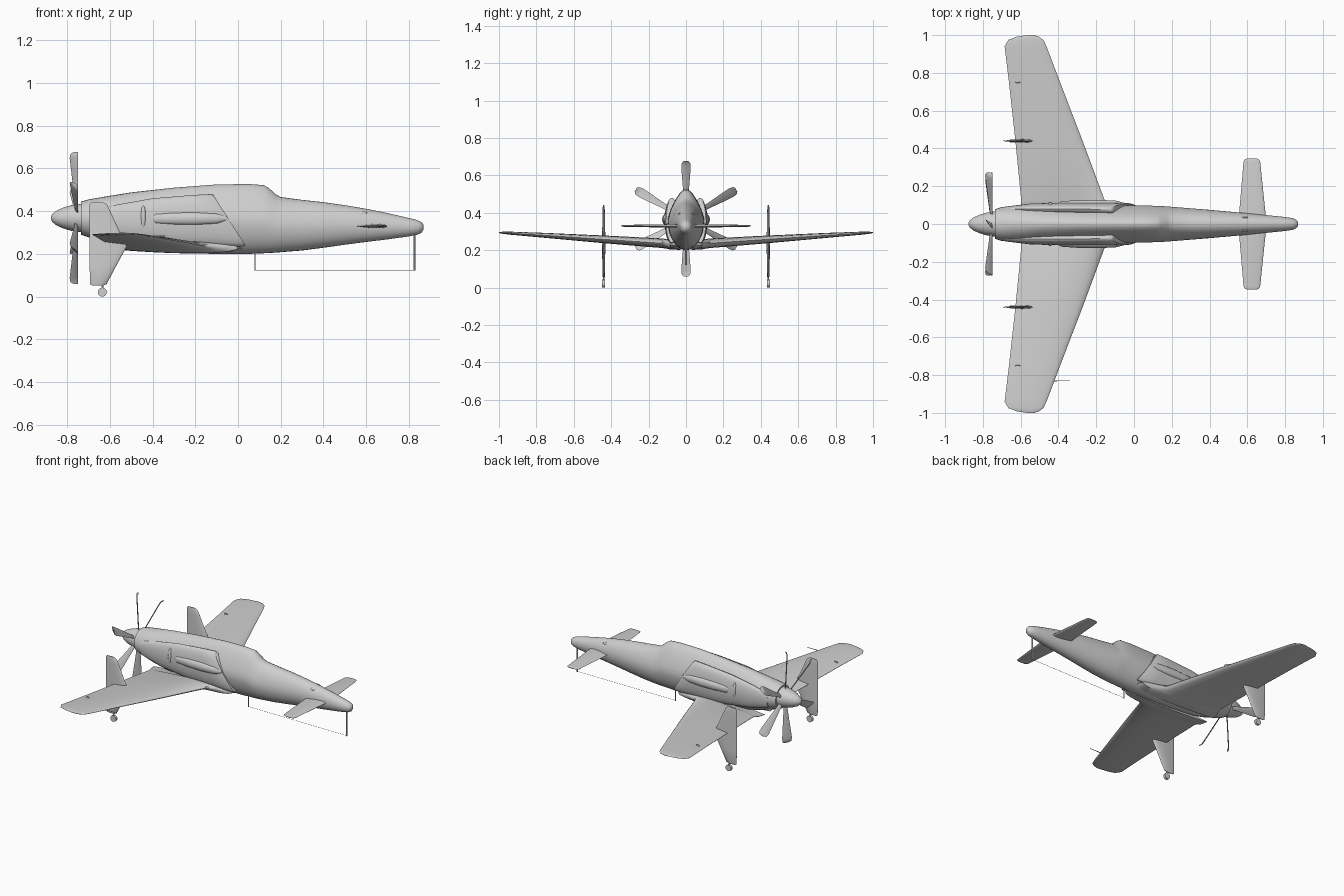
import bpy, bmesh, math
from mathutils import Matrix, Vector

if "Cube" in bpy.data.objects:
    bpy.data.objects.remove(bpy.data.objects["Cube"])

grey = bpy.data.materials.new("light_grey")
grey.diffuse_color = (0.62, 0.62, 0.62, 1)
grey.use_nodes = True
grey.node_tree.nodes["Principled BSDF"].inputs["Base Color"].default_value = grey.diffuse_color


def finish(name, bm, angle=35):
    bmesh.ops.recalc_face_normals(bm, faces=bm.faces)
    me = bpy.data.meshes.new(name)
    bm.to_mesh(me)
    bm.free()
    for p in me.polygons:
        p.use_smooth = True
    me.set_sharp_from_angle(angle=math.radians(angle))
    me.materials.append(grey)
    ob = bpy.data.objects.new(name, me)
    bpy.context.collection.objects.link(ob)
    return ob


def loft(name, rings, angle=35, matrix=None):
    bm = bmesh.new()
    vs = [[bm.verts.new(p) for p in r] for r in rings]
    n = len(vs[0])
    for a, b in zip(vs, vs[1:]):
        for i in range(n):
            bm.faces.new((a[i], a[(i + 1) % n], b[(i + 1) % n], b[i]))
    bm.faces.new(vs[0])
    bm.faces.new(vs[-1])
    if matrix:
        bmesh.ops.transform(bm, matrix=matrix, verts=bm.verts)
    return finish(name, bm, angle)


def oval(x, zb, zt, w, pinch=0.0, y=0.0, n=32, slant=0.0):
    """Upright oval ring; pinch narrows its upper half, slant leans it."""
    zc, h = (zb + zt) / 2, (zt - zb) / 2
    ring = []
    for i in range(n):
        t = 2 * math.pi * i / n
        s = math.sin(t)
        ring.append((x - slant * s, y + w * math.cos(t) * (1 - pinch * max(0, s)), zc + h * s))
    return ring


def foil(le, te, th, place, n=12):
    """Aerofoil ring; place(x, offset) gives the 3D point."""
    us = [(1 - math.cos(math.pi * i / n)) / 2 for i in range(n + 1)]
    f = lambda u: th * 1.3 * math.sqrt(u) * (1.02 - u)
    up = [place(le + (te - le) * u, f(u)) for u in us]
    lo = [place(le + (te - le) * u, -f(u)) for u in reversed(us[1:])]
    return up + lo


def rod(name, a, b, r, n=10, r2=None):
    a, b = Vector(a), Vector(b)
    q = (b - a).to_track_quat('Z', 'Y').to_matrix().to_4x4()
    bm = bmesh.new()
    bmesh.ops.create_cone(bm, cap_ends=True, segments=n, radius1=r, radius2=r if r2 is None else r2,
                          depth=(b - a).length, matrix=Matrix.Translation((a + b) / 2) @ q)
    return finish(name, bm)


def ball(name, c, s, rot=None):
    bm = bmesh.new()
    m = Matrix.Translation(c) @ (rot or Matrix()) @ Matrix.Diagonal((*s, 1))
    bmesh.ops.create_uvsphere(bm, u_segments=24, v_segments=12, radius=1, matrix=m)
    return finish(name, bm)


# fuselage with canopy hump: x, bottom, top, half width, pinch
body = [(-.735, .29, .445, .078, 0), (-.70, .278, .455, .09, .05), (-.6, .245, .472, .098, .15),
        (-.5, .22, .488, .1, .25), (-.3, .204, .510, .1, .32), (-.1, .2, .525, .1, .36),
        (.05, .2, .527, .098, .36), (.12, .203, .522, .096, .36), (.145, .204, .508, .095, .33),
        (.175, .206, .48, .093, .25), (.2, .208, .466, .091, .18), (.3, .216, .453, .083, .12),
        (.4, .229, .442, .075, .08), (.5, .243, .428, .066, .05), (.6, .256, .411, .057, .03),
        (.7, .268, .391, .047, 0), (.8, .282, .368, .037, 0), (.84, .29, .358, .031, 0),
        (.86, .3, .348, .022, 0), (.869, .316, .336, .009, 0)]
loft("fuselage", [oval(*s) for s in body], 40)

# spinner
loft("spinner", [oval(x, .368 - r, .368 + r, r) for x, r in
                 [(-.876, .004), (-.87, .018), (-.85, .034), (-.82, .048), (-.78, .06), (-.745, .066), (-.72, .067)]])

# six twisted propeller blades: radius, chord across, sweep along x
blade = [(.03, .018, .012), (.09, .022, .018), (.16, .032, .026), (.23, .044, .034), (.28, .05, .04),
         (.3, .044, .036), (.31, .024, .02)]
for k in range(6):
    rings = []
    for r, c, d in blade:
        a, b = Vector((-.748, -c / 2, r)), Vector((-.748 - d, c / 2, r))
        nrm = (b - a).cross(Vector((0, 0, 1))).normalized() * .0035
        m = (a + b) / 2
        rings.append([a, m + nrm, b, m - nrm])
    loft("propeller_blade", rings, 60,
         Matrix.Translation((0, 0, .368)) @ Matrix.Rotation(k * math.pi / 3, 4, 'X'))

# wing stations: y, leading x, trailing x, middle z, thickness
wing = [(.03, .03, -.62, .225, .045), (.085, .0, -.61, .228, .048), (.1, -.09, -.6, .233, .05),
        (.125, -.155, -.597, .237, .05), (.44, -.272, -.628, .258, .04), (.75, -.391, -.662, .279, .026),
        (.94, -.463, -.685, .291, .016), (.975, -.48, -.665, .293, .012), (.992, -.505, -.62, .294, .008),
        (1.0, -.53, -.565, .294, .003)]
# canard stations
canard = [(.02, .7, .553, .33, .02), (.05, .697, .556, .33, .019), (.33, .668, .58, .33, .01),
          (.342, .662, .586, .33, .007), (.347, .65, .6, .33, .003)]
# vertical fin stations: z, leading x, trailing x, thickness
fin = [(.052, -.635, -.68, .006), (.058, -.615, -.692, .011), (.15, -.567, -.695, .015), (.235, -.52, -.695, .018),
       (.3, -.552, -.695, .016), (.4, -.598, -.695, .012), (.43, -.613, -.695, .01), (.441, -.632, -.685, .005)]
for s, side in ((1, "left"), (-1, "right")):
    loft(side + "_wing", [foil(l, t, th, lambda x, o: (x, s * y, z + o)) for y, l, t, z, th in wing])
    loft(side + "_canard", [foil(l, t, th, lambda x, o: (x, s * y, z + o)) for y, l, t, z, th in canard])
    loft(side + "_fin", [foil(l, t, th, lambda x, o: (x, s * .44 + o, z)) for z, l, t, th in fin])

    # air intake trunk with slanted front lip
    loft(side + "_intake", [oval(x, zb, zt, w, 0, s * y, 24, sl) for x, zb, zt, w, y, sl in
                            [(-.68, .31, .40, .012, .08, 0), (-.55, .27, .43, .028, .08, .02),
                             (-.35, .24, .46, .034, .08, .05), (-.15, .235, .475, .036, .078, .07),
                             (-.05, .235, .48, .036, .076, .075), (-.04, .24, .475, .03, .076, .075)]])
    # long side blister and short upright scoop
    loft(side + "_blister", [oval(x, .365 - h, .365 + h, w, 0, s * .108, 16) for x, h, w in
                             [(-.4, .012, .004), (-.385, .022, .012), (-.3, .028, .018), (-.2, .03, .02),
                              (-.1, .024, .016), (-.05, .008, .004)]])
    ball(side + "_scoop", (-.443, s * .1, .368), (.014, .016, .058))

    # tail wheels under the fins
    rod(side + "_wheel_fork", (-.635, s * .44, .07), (-.635, s * .44, .02), .005)
    rod(side + "_wheel", (-.635, s * .44 - .008, .021), (-.635, s * .44 + .008, .021), .021, 20)

    # wing control brackets and nose gun bumps
    ball(side + "_wing_bracket", (-.615, s * .75, .285), (.014, .003, .008))
    ball(side + "_nose_bump", (.585, s * .035, .39), (.02, .006, .012))

# nose strut, belly mast and the wire between them
rod("nose_strut", (.826, 0, .3), (.826, 0, .122), .005)
rod("belly_mast", (.08, 0, .21), (.08, 0, .122), .003)
rod("wire", (.08, 0, .124), (.826, 0, .124), .001, 6)

# probe on the right wing
rod("wing_probe", (-.44, -.83, .284), (-.34, -.83, .284), .003, 8, .0015)
